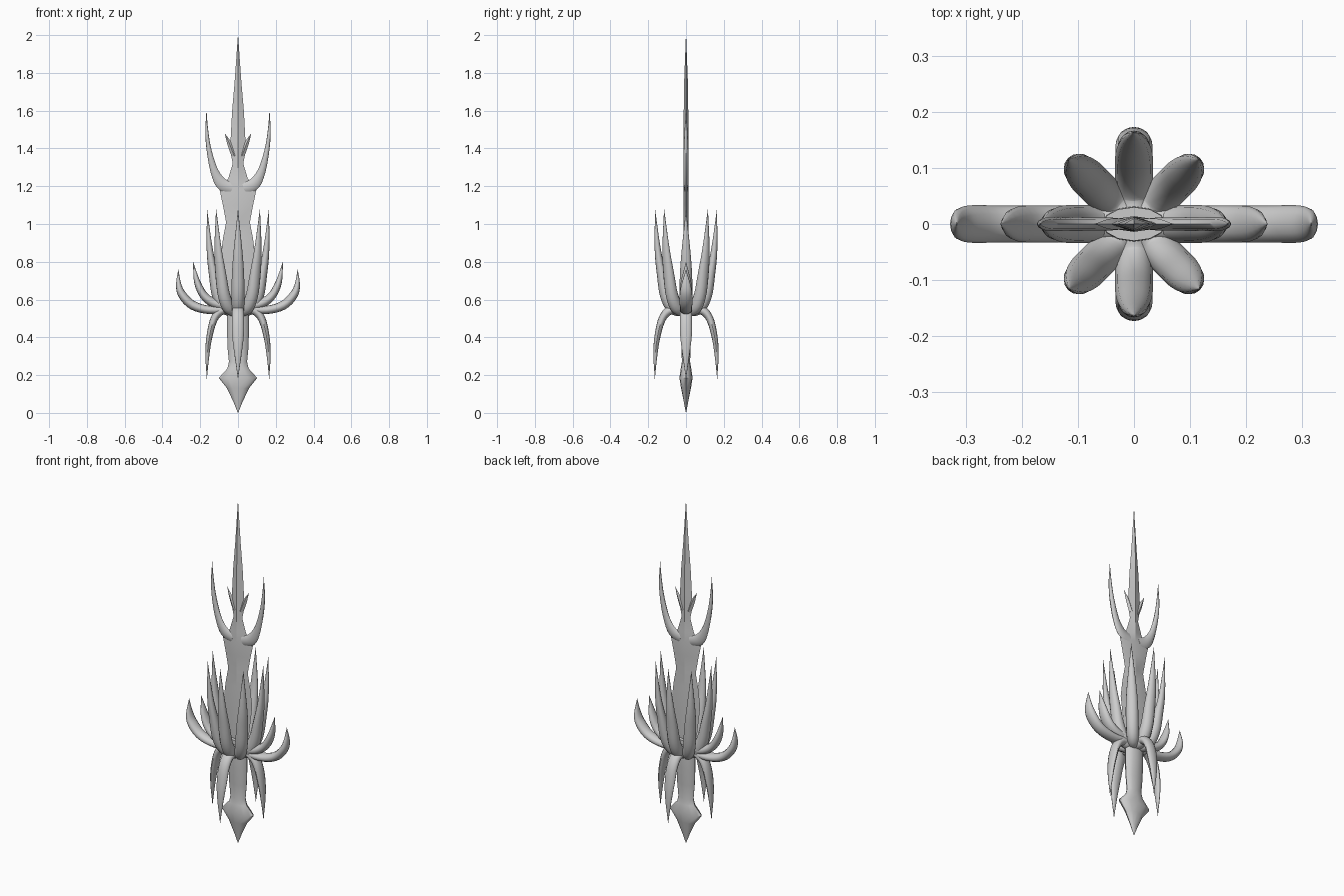
import bpy, bmesh
from math import cos, sin, pi, radians
from mathutils import Vector


def smooth_path(pts, steps):
    """Catmull-Rom interpolation of (r, z, half_width, half_depth) stations."""
    p = [Vector(q) for q in pts]
    p = [p[0] * 2 - p[1]] + p + [p[-1] * 2 - p[-2]]
    out = []
    for i in range(1, len(p) - 2):
        a, b, c, d = p[i - 1:i + 3]
        for s in range(steps):
            t = s / steps
            out.append(0.5 * (2 * b + (c - a) * t + (2 * a - 5 * b + 4 * c - d) * t * t
                              + (3 * b - a - 3 * c + d) * t ** 3))
    return out + [p[-2]]


def loft(name, pts, sides=12, turn=0, steps=4, angle=50):
    """Sweep an elliptical section along a path in the r-z plane, turned about z."""
    st = smooth_path(pts, steps) if steps > 1 else [Vector(q) for q in pts]
    ca, sa = cos(radians(turn)), sin(radians(turn))
    bm = bmesh.new()
    rings = []
    for i, s in enumerate(st):
        a, b = st[max(i - 1, 0)], st[min(i + 1, len(st) - 1)]
        t = Vector((b[0] - a[0], b[1] - a[1])).normalized()
        w, d = max(s[2], 0.0005), max(s[3], 0.0005)
        ring = []
        for k in range(sides):
            u = 2 * pi * k / sides
            r, y = s[0] + t.y * w * cos(u), d * sin(u)
            ring.append(bm.verts.new((r * ca - y * sa, r * sa + y * ca,
                                      s[1] - t.x * w * cos(u))))
        rings.append(ring)
    for lo, hi in zip(rings, rings[1:]):
        for k in range(sides):
            j = (k + 1) % sides
            bm.faces.new((lo[k], lo[j], hi[j], hi[k]))
    bm.faces.new(rings[0][::-1])
    bm.faces.new(rings[-1])
    bmesh.ops.recalc_face_normals(bm, faces=bm.faces)
    me = bpy.data.meshes.new(name)
    bm.to_mesh(me)
    bm.free()
    ob = bpy.data.objects.new(name, me)
    bpy.context.collection.objects.link(ob)
    bpy.context.view_layer.objects.active = ob
    ob.select_set(True)
    bpy.ops.object.shade_smooth_by_angle(angle=radians(angle))
    ob.select_set(False)
    return ob


# Grip with pointed pommel
loft("grip_and_pommel", [
    (0, 0, 0, 0), (0, 0.06, 0.025, 0.012), (0, 0.13, 0.058, 0.026),
    (0, 0.185, 0.102, 0.035), (0, 0.235, 0.056, 0.028), (0, 0.27, 0.048, 0.022),
    (0, 0.35, 0.056, 0.024), (0, 0.45, 0.058, 0.031), (0, 0.55, 0.058, 0.033),
    (0, 0.61, 0.056, 0.030)], sides=12, steps=1)

# Blade with a central ridge
loft("blade", [
    (0, 0.56, 0.05, 0.014), (0, 0.66, 0.072, 0.014), (0, 0.82, 0.092, 0.014),
    (0, 0.92, 0.08, 0.014), (0, 1.01, 0.063, 0.014), (0, 1.10, 0.08, 0.014),
    (0, 1.18, 0.097, 0.014), (0, 1.24, 0.052, 0.013), (0, 1.32, 0.028, 0.013),
    (0, 1.41, 0.045, 0.013), (0, 1.45, 0.039, 0.012), (0, 1.6, 0.031, 0.012),
    (0, 1.75, 0.018, 0.010), (0, 2.0, 0, 0)], sides=4, steps=1, angle=20)

# Claw profiles: radius, height, thickness, side width
up_claw = [(0.0, 0.555, 0.035, 0.03), (0.06, 0.555, 0.038, 0.033), (0.104, 0.62, 0.033, 0.034),
           (0.13, 0.74, 0.025, 0.032), (0.15, 0.87, 0.016, 0.022), (0.164, 1.08, 0, 0)]
down_claw = [(0.0, 0.545, 0.024, 0.03), (0.08, 0.545, 0.024, 0.032), (0.125, 0.50, 0.02, 0.033),
             (0.15, 0.41, 0.016, 0.031), (0.162, 0.31, 0.011, 0.019), (0.165, 0.18, 0, 0)]
mid_claw = [(0.03, 0.57, 0.025, 0.03), (0.11, 0.575, 0.025, 0.032), (0.175, 0.615, 0.022, 0.033),
            (0.215, 0.69, 0.017, 0.028), (0.238, 0.80, 0, 0)]
wide_claw = [(0.03, 0.55, 0.022, 0.03), (0.15, 0.545, 0.022, 0.032), (0.24, 0.57, 0.024, 0.033),
             (0.295, 0.625, 0.022, 0.033), (0.314, 0.68, 0.014, 0.024), (0.316, 0.76, 0, 0)]

# Ring of upward claws and downward claws
for k in range(8):
    loft("up_claw", up_claw, turn=45 * k)
for k in range(4):
    loft("down_claw", down_claw, turn=90 * k)

# Blade horns and barbs
horn = [(0.03, 1.19, 0.03, 0.011), (0.085, 1.212, 0.032, 0.012), (0.125, 1.28, 0.021, 0.012),
        (0.153, 1.39, 0.013, 0.012), (0.165, 1.49, 0.008, 0.008), (0.167, 1.6, 0, 0)]
barb = [(0.02, 1.36, 0.014, 0.010), (0.045, 1.425, 0.012, 0.009), (0.07, 1.48, 0, 0)]

# Parts repeated on both sides
for turn in (0, 180):
    loft("mid_claw", mid_claw, turn=turn)
    loft("wide_claw", wide_claw, turn=turn)
    loft("blade_horn", horn, sides=8, turn=turn)
    loft("blade_barb", barb, sides=4, turn=turn)
